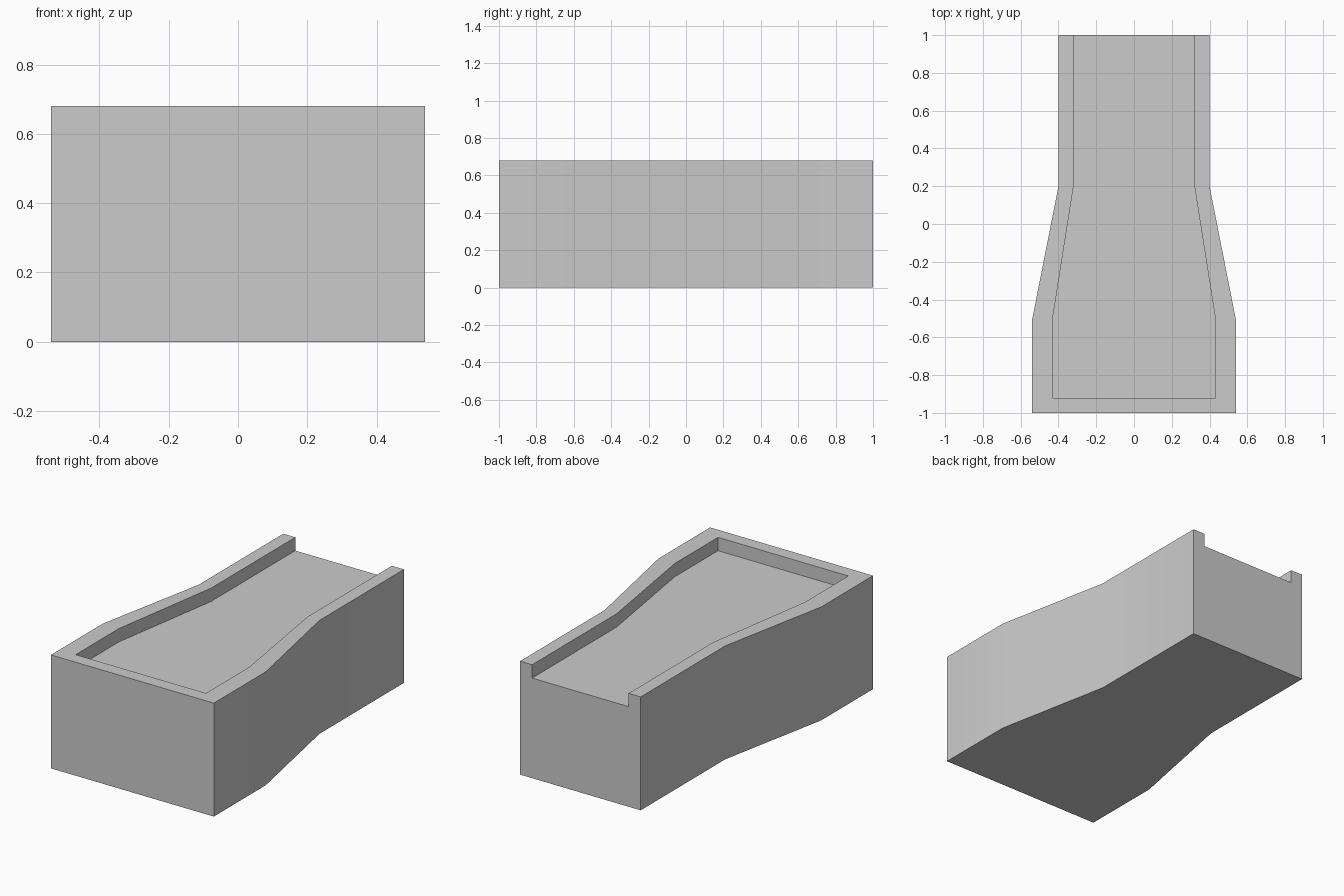
import bpy, bmesh, math

if "Cube" in bpy.data.objects:
    bpy.data.objects.remove(bpy.data.objects["Cube"])


def prism(name, half_profile, z0, z1):
    """Extrude a plan outline, mirrored across x = 0, from z0 to z1."""
    outline = half_profile + [(-x, y) for x, y in reversed(half_profile)]
    bm = bmesh.new()
    base = bm.faces.new([bm.verts.new((x, y, z0)) for x, y in outline])
    top = bmesh.ops.extrude_face_region(bm, geom=[base], use_keep_orig=True)
    verts = [g for g in top["geom"] if isinstance(g, bmesh.types.BMVert)]
    bmesh.ops.translate(bm, verts=verts, vec=(0, 0, z1 - z0))
    bmesh.ops.recalc_face_normals(bm, faces=bm.faces)
    mesh = bpy.data.meshes.new(name)
    bm.to_mesh(mesh)
    bm.free()
    obj = bpy.data.objects.new(name, mesh)
    bpy.context.collection.objects.link(obj)
    return obj


# Solid block: wide at the front, tapering to a narrow back
body = prism("tapered_block", [(0.54, -1), (0.54, -0.51), (0.4, 0.2), (0.4, 1)], 0, 0.68)

# Shallow channel in the top, open at the back
cutter = prism("channel_cutter",
               [(0.432, -0.92), (0.432, -0.51), (0.32, 0.2), (0.32, 1.2)], 0.6, 0.9)
cutter.hide_render = True

cut = body.modifiers.new("channel", "BOOLEAN")
cut.operation = "DIFFERENCE"
cut.solver = "EXACT"
cut.object = cutter

bpy.context.view_layer.objects.active = body
body.select_set(True)
bpy.ops.object.modifier_apply(modifier=cut.name)
bpy.data.objects.remove(cutter)

# Soft bends along the sides, crisp edges elsewhere
bpy.ops.object.shade_smooth_by_angle(angle=math.radians(30))
